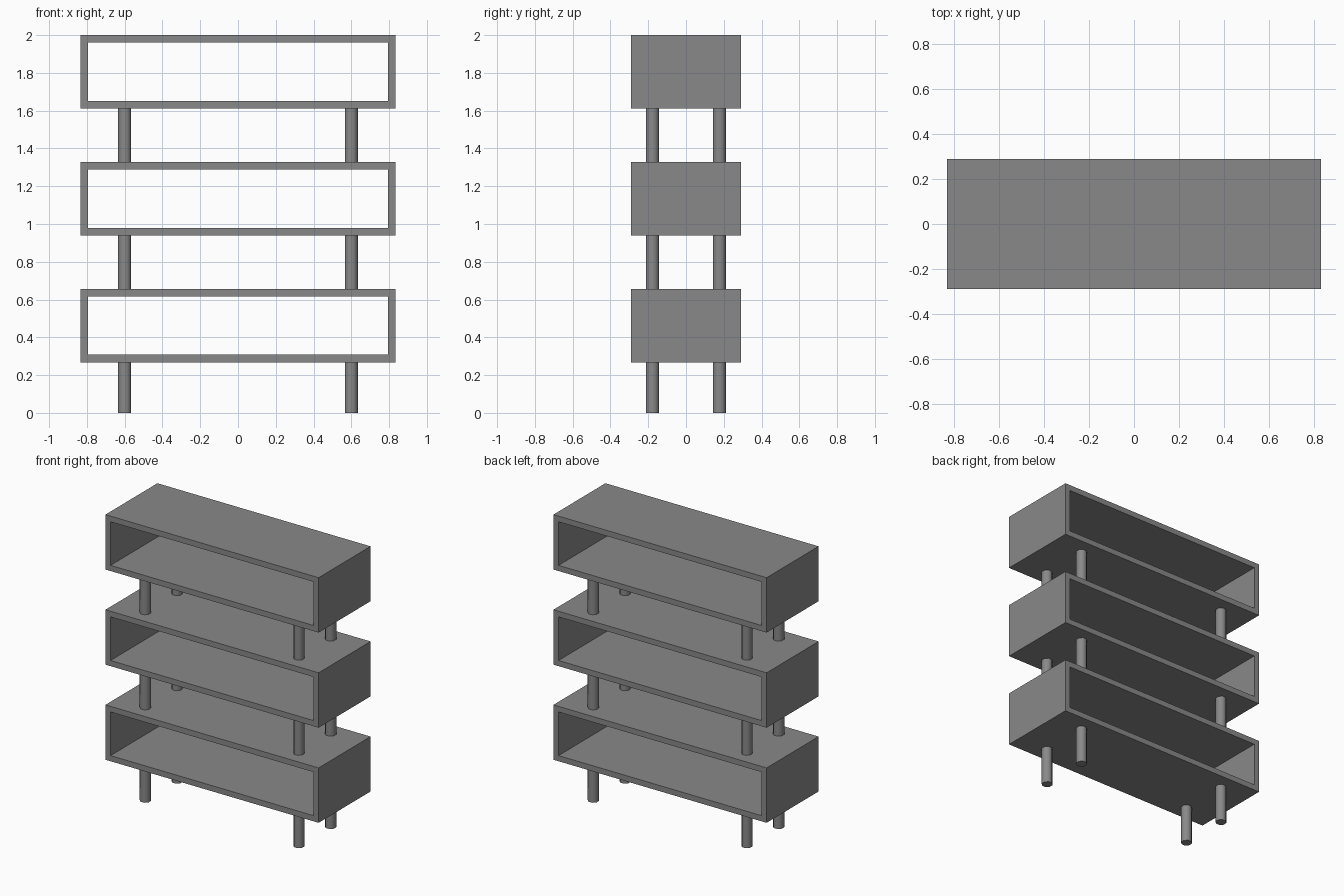
import bpy
import bmesh
from math import pi
from mathutils import Matrix

cube = bpy.data.objects.get("Cube")
if cube:
    bpy.data.objects.remove(cube, do_unlink=True)

grey = bpy.data.materials.new("mid grey")
grey.use_nodes = True
colour = (0.25, 0.25, 0.25, 1)
grey.diffuse_color = colour
grey.node_tree.nodes["Principled BSDF"].inputs["Base Color"].default_value = colour

HALF_WIDTH, HALF_DEPTH, BOARD = 0.833, 0.29, 0.04
BOX_HEIGHT, PITCH, FIRST_FLOOR = 0.388, 0.672, 0.268
LEG_RADIUS, LEG_X, LEG_Y = 0.037, 0.6, 0.177


def add_object(name, bm):
    bmesh.ops.recalc_face_normals(bm, faces=bm.faces)
    mesh = bpy.data.meshes.new(name)
    bm.to_mesh(mesh)
    bm.free()
    mesh.materials.append(grey)
    obj = bpy.data.objects.new(name, mesh)
    bpy.context.collection.objects.link(obj)
    return obj


def rectangle(bm, inset, y, bottom):
    x, low, high = HALF_WIDTH - inset, bottom + inset, bottom + BOX_HEIGHT - inset
    return [bm.verts.new((px, y, pz)) for px, pz in ((-x, low), (x, low), (x, high), (-x, high))]


def shelf_box(name, bottom):
    """Rectangular tube, open at the front and the back."""
    bm = bmesh.new()
    loops = [rectangle(bm, inset, y, bottom) for inset, y in
             ((0, -HALF_DEPTH), (0, HALF_DEPTH), (BOARD, HALF_DEPTH), (BOARD, -HALF_DEPTH))]
    for a, b in zip(loops, loops[1:] + loops[:1]):
        for i in range(4):
            j = (i + 1) % 4
            bm.faces.new((a[i], a[j], b[j], b[i]))
    return add_object(name, bm)


def leg(name, x, y, bottom, top):
    bm = bmesh.new()
    place = Matrix.Translation((x, y, (bottom + top) / 2)) @ Matrix.Rotation(pi / 8, 4, "Z")
    bmesh.ops.create_cone(bm, cap_ends=True, segments=8, radius1=LEG_RADIUS,
                          radius2=LEG_RADIUS, depth=top - bottom, matrix=place)
    obj = add_object(name, bm)
    bpy.ops.object.select_all(action="DESELECT")
    obj.select_set(True)
    bpy.context.view_layer.objects.active = obj
    bpy.ops.object.shade_smooth_by_angle(angle=pi / 3)


# Each tier is a box standing on four legs
for tier, label in enumerate(("lower", "middle", "upper")):
    floor = FIRST_FLOOR + tier * PITCH
    shelf_box(f"{label}_shelf_box", floor)
    leg_bottom = 0 if tier == 0 else floor - PITCH + BOX_HEIGHT
    for side, x in (("left", LEG_X), ("right", -LEG_X)):
        for end, y in (("front", -LEG_Y), ("back", LEG_Y)):
            leg(f"{label}_{end}_{side}_leg", x, y, leg_bottom, floor)
